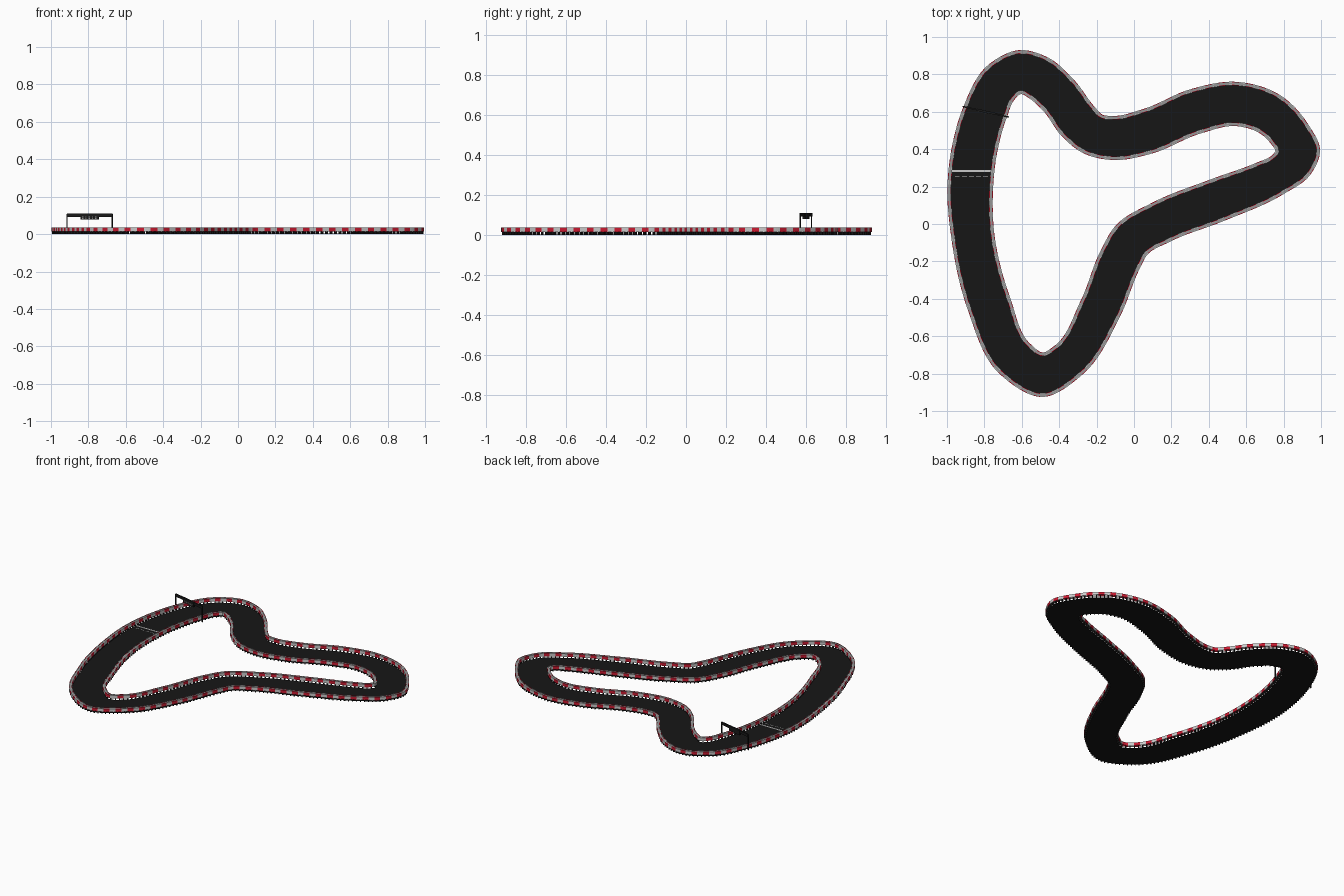
import bpy, bmesh, math
from mathutils import Vector, Matrix

if "Cube" in bpy.data.objects:
    bpy.data.objects.remove(bpy.data.objects["Cube"])

# Track edges, clockwise from the left: outer x, y, inner x, y
EDGES = [
    (-.998, .16, -.755, .14), (-.968, .44, -.73, .39), (-.915, .62, -.68, .57),
    (-.78, .85, -.635, .67), (-.61, .93, -.605, .695), (-.46, .89, -.565, .675),
    (-.32, .77, -.49, .61), (-.205, .62, -.385, .468), (-.17, .585, -.27, .378),
    (-.115, .578, -.12, .342), (.05, .615, .09, .375), (.3, .72, .36, .485),
    (.55, .76, .55, .523), (.78, .69, .68, .48), (.93, .535, .735, .425),
    (.995, .39, .756, .39), (.94, .26, .735, .365), (.80, .16, .66, .33),
    (.48, .016, .4, .235), (.19, -.096, .1, .115), (.07, -.166, -.1, -.01),
    (.035, -.23, -.175, -.135), (-.077, -.5, -.285, -.41), (-.27, -.80, -.43, -.655),
    (-.489, -.925, -.487, -.687), (-.72, -.80, -.55, -.645),
    (-.89, -.455, -.66, -.4), (-.98, -.05, -.75, -.02)]


def material(name, rgb):
    m = bpy.data.materials.new(name)
    m.diffuse_color = (*rgb, 1)
    m.use_nodes = True
    m.node_tree.nodes["Principled BSDF"].inputs["Base Color"].default_value = m.diffuse_color
    return m


ASPHALT = material("asphalt", (.008, .008, .008))
BLACK = material("black_metal", (.01, .01, .01))
GREY = material("grey_metal", (.3, .3, .3))
RED = material("red_paint", (.6, .01, .03))
WHITE = material("white_paint", (.7, .7, .7))


def finish(name, bm, mats):
    bmesh.ops.recalc_face_normals(bm, faces=bm.faces[:])
    mesh = bpy.data.meshes.new(name)
    bm.to_mesh(mesh)
    bm.free()
    for m in mats:
        mesh.materials.append(m)
    ob = bpy.data.objects.new(name, mesh)
    bpy.context.collection.objects.link(ob)
    return ob


def spline(pts, steps=12):
    """Closed curve with tangents weighted by chord length."""
    n, out = len(pts), []
    h = [(pts[(i + 1) % n] - pts[i]).length for i in range(n)]
    tan = []
    for i in range(n):
        a, b = h[i - 1], h[i]
        d0, d1 = (pts[i] - pts[i - 1]) / a, (pts[(i + 1) % n] - pts[i]) / b
        tan.append((d0 * b + d1 * a) / (a + b))
    for i in range(n):
        p, q, j = pts[i], pts[(i + 1) % n], (i + 1) % n
        for k in range(steps):
            t = k / steps
            out.append(p * (2*t**3 - 3*t*t + 1) + tan[i] * h[i] * (t**3 - 2*t*t + t)
                       + q * (3*t*t - 2*t**3) + tan[j] * h[i] * (t**3 - t*t))
    return out


def resample(pts, count):
    n = len(pts)
    seg = [(pts[(i + 1) % n] - pts[i]).length for i in range(n)]
    step, out, i, start = sum(seg) / count, [], 0, 0.0
    for k in range(count):
        while i < n - 1 and start + seg[i] < k * step:
            start += seg[i]
            i += 1
        out.append(pts[i].lerp(pts[(i + 1) % n], (k * step - start) / seg[i]))
    return out


def sweep(name, sections, mats, every=1):
    """Closed ring of cross-sections, materials alternating along it."""
    bm = bmesh.new()
    rings = [[bm.verts.new(p) for p in s] for s in sections]
    for i, r in enumerate(rings):
        nxt = rings[(i + 1) % len(rings)]
        for j in range(len(r)):
            k = (j + 1) % len(r)
            f = bm.faces.new((r[j], r[k], nxt[k], nxt[j]))
            f.material_index = (i // every) % len(mats)
    return finish(name, bm, mats)


def add_box(bm, centre, size, angle=0):
    bmesh.ops.create_cube(bm, size=1, matrix=Matrix.Translation(centre)
                          @ Matrix.Rotation(angle, 4, 'Z') @ Matrix.Diagonal((*size, 1)))


outer = spline([Vector(e[:2]) for e in EDGES])
inner = spline([Vector(e[2:]) for e in EDGES])

# Road surface
Z0, Z1 = .001, .004
sections = []
for o, i in zip(outer, inner):
    a, b = o.lerp(i, .06), o.lerp(i, .94)
    sections.append([(*a, Z0), (*b, Z0), (*b, Z1), (*a, Z1)])
sweep("road", sections, [ASPHALT])

# Guard rails on both edges: two striped rails, a spacer and a row of posts
for side, edge, sign in (("outer", outer, 1), ("inner", inner, -1)):
    length = sum((edge[i] - edge[i - 1]).length for i in range(len(edge)))
    count = 6 * round(length / .075)
    pts = resample(edge, count)
    normals = []
    for i in range(count):
        d = (pts[(i + 1) % count] - pts[i - 1]).normalized()
        normals.append(Vector((d.y, -d.x)) * sign)

    def rail(name, d0, d1, z0, z1, mats):
        rows = [[(*(p + n * d), z) for d, z in ((d0, z0), (d1, z0), (d1, z1), (d0, z1))]
                for p, n in zip(pts, normals)]
        sweep(side + name, rows, mats, 3)

    rail("_rail_back", 0, .004, .015, .036, [RED, WHITE])
    rail("_rail_front", .016, .020, .015, .036, [RED, WHITE])
    rail("_rail_spacer", .004, .016, .030, .034, [GREY])
    bm = bmesh.new()
    for i in range(0, count, 2):
        p, n = pts[i] + normals[i] * .010, normals[i]
        add_box(bm, (*p, .016), (.012, .006, .032), math.atan2(n.y, n.x))
    finish(side + "_rail_posts", bm, [BLACK])

# Start line and dashed grid marks
bm = bmesh.new()
add_box(bm, (-.865, .283, .0045), (.215, .010, .002))
finish("start_line", bm, [WHITE])
bm = bmesh.new()
for k in range(5):
    add_box(bm, (-.945 + k * .038, .252, .0045), (.026, .004, .002))
finish("grid_marks", bm, [WHITE])

# Light gantry across the track
A, B = Vector((-.914, .628)), Vector((-.672, .572))
mid, ang = (A + B) / 2, math.atan2(B.y - A.y, B.x - A.x)
span = (B - A).length
bm = bmesh.new()
for p in (A, B):
    add_box(bm, (*p, .054), (.006, .006, .108), ang)
finish("gantry_posts", bm, [BLACK])
bm = bmesh.new()
add_box(bm, (*mid, .101), (span, .008, .018), ang)
finish("gantry_beam", bm, [BLACK])
bm = bmesh.new()
add_box(bm, (*mid, .094), (.10, .012, .032), ang)
finish("light_panel", bm, [BLACK])
bm = bmesh.new()
across = (B - A).normalized()
front = Vector((across.y, -across.x))
for k in range(5):
    for z in (.084, .092):
        p = mid + across * (k - 2) * .018 + front * .007
        add_box(bm, (*p, z), (.007, .004, .005), ang)
finish("signal_lamps", bm, [GREY])
